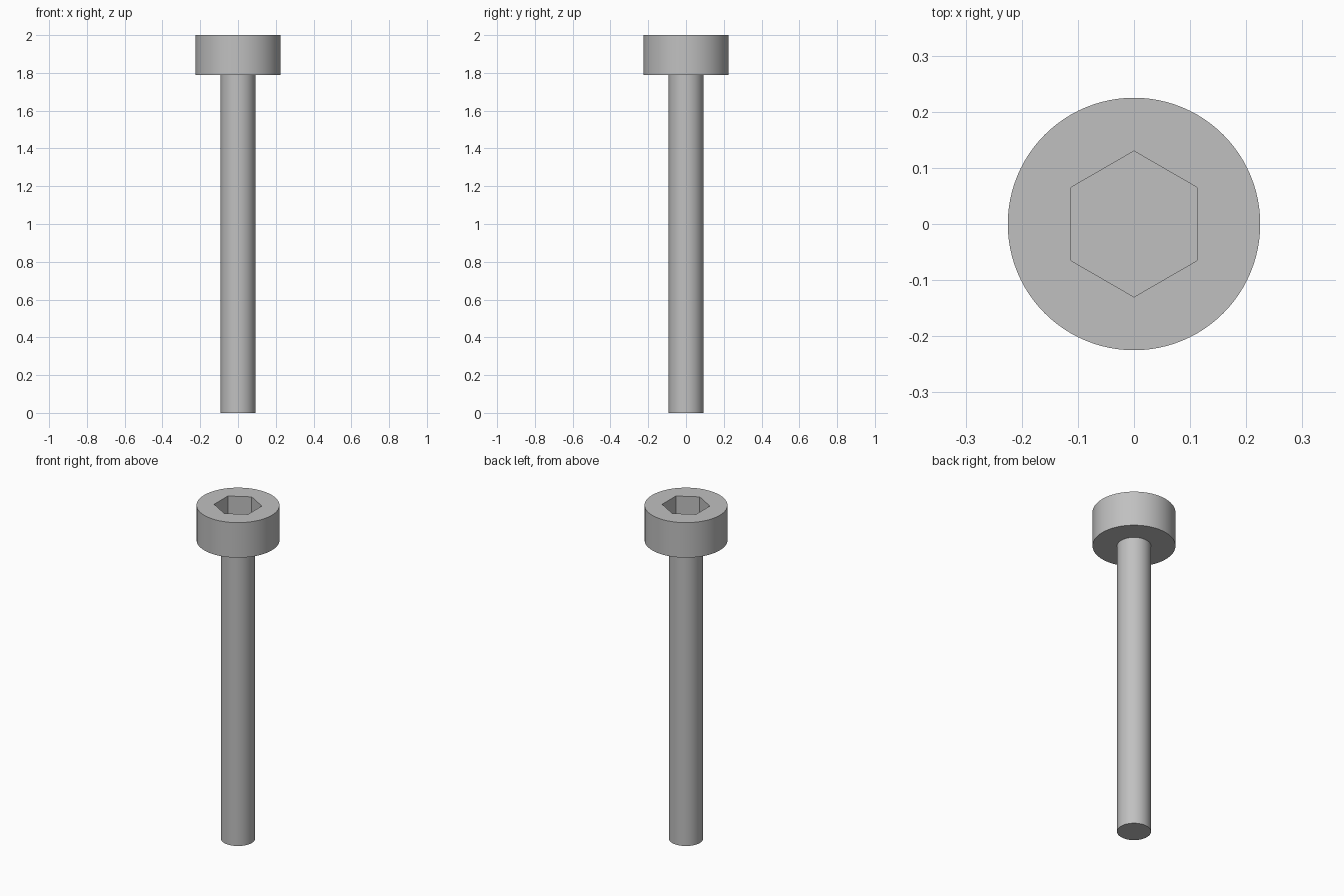
import bpy
import math

default = bpy.data.objects.get("Cube")
if default:
    bpy.data.objects.remove(default, do_unlink=True)

HEAD_BOTTOM, TOP = 1.79, 2.0
SOCKET_DEPTH = 0.13

# One plain steel colour
steel = bpy.data.materials.new("grey steel")
steel.use_nodes = True
steel.diffuse_color = (0.53, 0.53, 0.53, 1)
steel.node_tree.nodes["Principled BSDF"].inputs["Base Color"].default_value = steel.diffuse_color


def prism(name, radius, z0, z1, sides):
    """Upright prism between two heights, with a corner on the y axis."""
    bpy.ops.mesh.primitive_cylinder_add(
        vertices=sides, radius=radius, depth=z1 - z0, location=(0, 0, (z0 + z1) / 2))
    obj = bpy.context.object
    obj.name = name
    obj.data.materials.append(steel)
    return obj


def smooth(obj):
    bpy.ops.object.select_all(action="DESELECT")
    obj.select_set(True)
    bpy.context.view_layer.objects.active = obj
    bpy.ops.object.shade_smooth_by_angle(angle=math.radians(30))


# Round shank, running slightly into the head
shank = prism("shank", 0.092, 0, HEAD_BOTTOM + 0.02, 64)
smooth(shank)

# Cylindrical head with a hexagonal socket cut into the top
head = prism("head", 0.225, HEAD_BOTTOM, TOP, 96)
cutter = prism("socket_cutter", 0.13, TOP - SOCKET_DEPTH, TOP + 0.1, 6)
cutter.hide_render = True
cut = head.modifiers.new("hex_socket", "BOOLEAN")
cut.operation = "DIFFERENCE"
cut.solver = "EXACT"
cut.object = cutter
bpy.context.view_layer.objects.active = head
bpy.ops.object.modifier_apply(modifier=cut.name)
bpy.data.objects.remove(cutter, do_unlink=True)
smooth(head)
